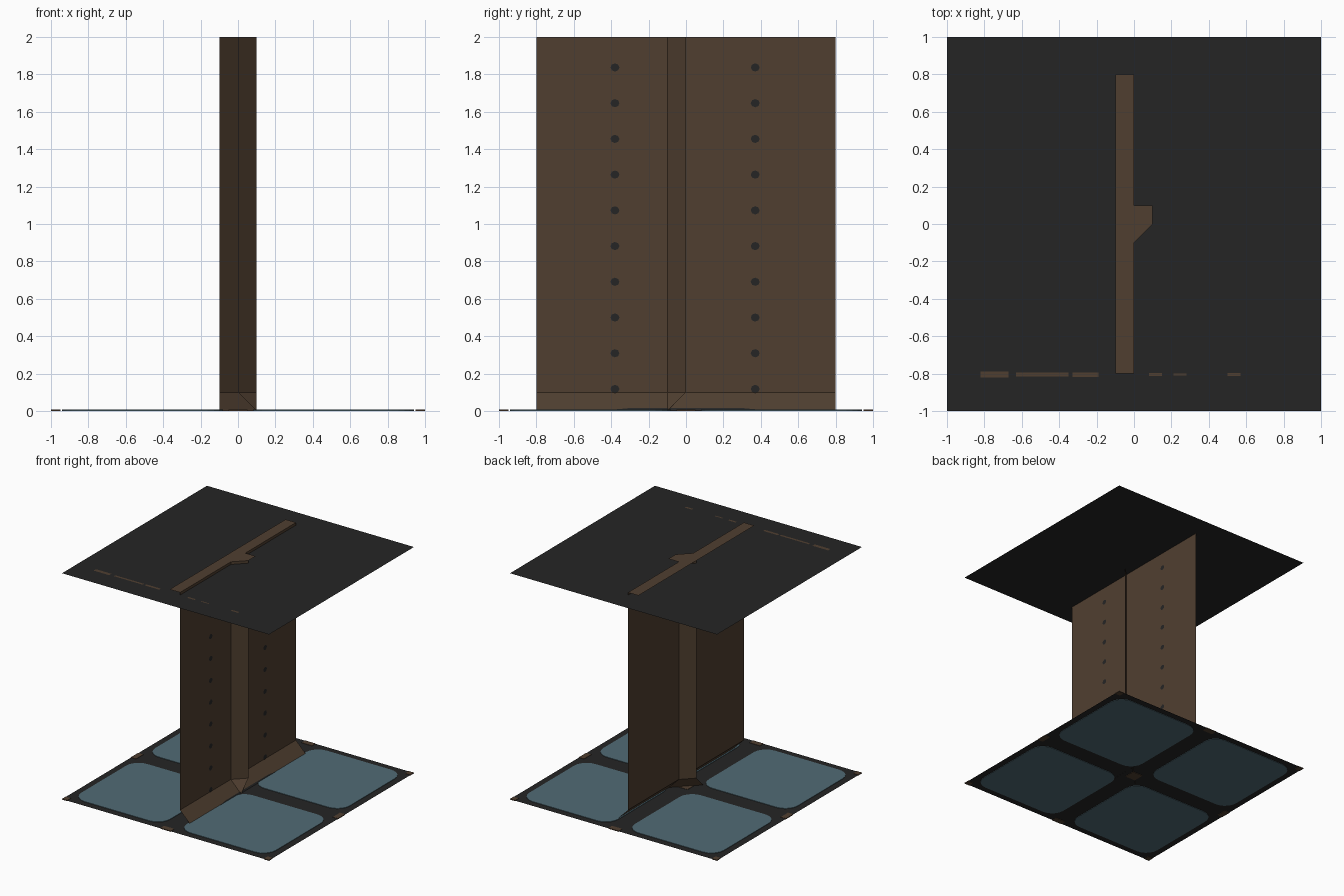
import bpy, math

if "Cube" in bpy.data.objects:
    bpy.data.objects.remove(bpy.data.objects["Cube"])


def material(name, hexcol):
    def lin(c):
        c /= 255
        return c / 12.92 if c <= 0.04045 else ((c + 0.055) / 1.055) ** 2.4
    m = bpy.data.materials.new(name)
    m.diffuse_color = (*[lin(int(hexcol[i:i + 2], 16)) for i in (0, 2, 4)], 1)
    m.use_nodes = True
    m.node_tree.nodes["Principled BSDF"].inputs["Base Color"].default_value = m.diffuse_color
    return m


BROWN = material("brown panel", "503f30")
DARK = material("dark grey", "252525")
BLUE = material("blue glass", "516b75")


def mesh(name, verts, faces, mat):
    me = bpy.data.meshes.new(name)
    me.from_pydata(verts, [], faces)
    me.materials.append(mat)
    ob = bpy.data.objects.new(name, me)
    bpy.context.collection.objects.link(ob)
    return ob


def sheet(name, pts, mat):
    return mesh(name, pts, [list(range(len(pts)))], mat)


def flat(name, pts, z, mat):
    return sheet(name, [(x, y, z) for x, y in pts], mat)


def plate(name, pts, z0, z1, mat):
    n = len(pts)
    verts = [(x, y, z) for z in (z0, z1) for x, y in pts]
    faces = [list(range(n))[::-1], list(range(n, 2 * n))]
    faces += [[i, (i + 1) % n, n + (i + 1) % n, n + i] for i in range(n)]
    return mesh(name, verts, faces, mat)


def rect(x0, y0, x1, y1):
    return [(x0, y0), (x1, y0), (x1, y1), (x0, y1)]


def rounded(cx, cy, h, r, seg=5):
    pts = []
    for k, (sx, sy) in enumerate([(1, 1), (-1, 1), (-1, -1), (1, -1)]):
        for i in range(seg + 1):
            a = math.pi / 2 * (k + i / seg)
            pts.append((cx + sx * (h - r) + r * math.cos(a),
                        cy + sy * (h - r) + r * math.sin(a)))
    return pts


H, T, S, L, CZ = 2.0, 0.1, 0.1, 0.8, 1.977   # height, thickness, skirt, half length, ceiling

# floor and ceiling sheets
flat("floor", rect(-1, -1, 1, 1), 0.004, DARK)
flat("ceiling", rect(-1, -1, 1, 1), CZ, DARK)

# four blue floor panels, seen from both sides
for sx in (-1, 1):
    for sy in (-1, 1):
        plate("floor_panel", rounded(sx * 0.51, sy * 0.51, 0.43, 0.12), 0, 0.008, BLUE)

# brown patches where the panel corners meet
for i in (-1, 0, 1):
    for j in (-1, 0, 1):
        d = [(max(-1, min(1, i + u)), max(-1, min(1, j + v)))
             for u, v in ((-.05, -.05), (.05, -.05), (.05, .05), (-.05, .05))]
        plate("floor_patch", d, 0, 0.007, BROWN)

# straight wall with its sloping skirting
sheet("wall", [(0, -L, S), (0, L, S), (0, L, H), (0, -L, H)], BROWN)
sheet("skirting", [(T, -L, 0), (T, L, 0), (0, L, S), (0, -L, S)], BROWN)

# outer and inner corner chamfers with their skirting pieces
sheet("outer_corner", [(0, -T, S), (T, 0, S), (T, 0, H), (0, -T, H)], BROWN)
sheet("outer_skirting", [(T, -T, 0), (T, 0, S), (0, -T, S)], BROWN)
sheet("inner_corner", [(-T, 0, S), (0, T, S), (0, T, H), (-T, 0, H)], BROWN)
sheet("inner_skirting", [(-T, -T, 0), (T, T, 0), (0, T, S), (-T, 0, S)], BROWN)

# wall top cap
flat("wall_cap", [(-T, -L), (0, -L), (0, -T), (T, 0), (T, T), (0, T), (0, L), (-T, L)], H, BROWN)

# rows of dark studs on the wall
for y in (-0.38, 0.37):
    for k in range(10):
        z = 0.118 + k * 0.191
        ring = [(0.003, y + 0.024 * math.cos(a), z + 0.022 * math.sin(a))
                for a in [math.tau * i / 8 for i in range(8)]]
        sheet("stud", ring, DARK)

# dark worn strip at the foot of the skirting
sheet("skirting_wear", [(T + .002, -.47, 0), (T + .002, .47, 0),
                        (T - .012, .3, .016), (T - .012, -.3, .016)], DARK)

# thin brown scuff line on the ceiling top
for x0, x1, w in ((-.82, -.67, .016), (-.63, -.35, .01), (-.33, -.19, .012),
                  (.08, .15, .009), (.21, .28, .006), (.5, .57, .009)):
    flat("ceiling_scuff", rect(x0, -.805 - w, x1, -.805 + w), CZ + 0.003, BROWN)
